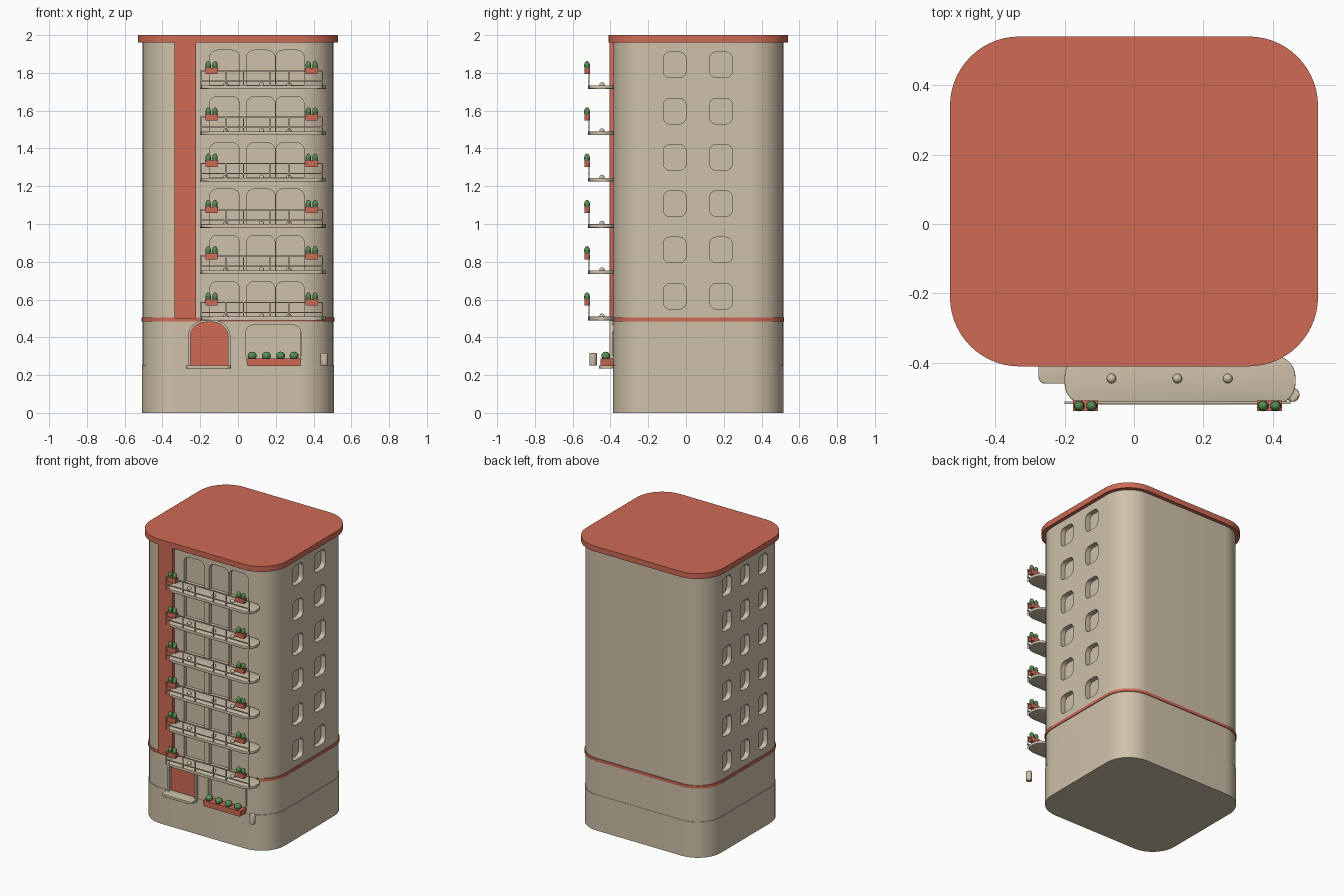
import bpy, bmesh, math
from mathutils import Matrix, Vector

if "Cube" in bpy.data.objects:
    bpy.data.objects.remove(bpy.data.objects["Cube"])


def material(name, rgb):
    m = bpy.data.materials.new(name)
    m.diffuse_color = (*rgb, 1)
    m.use_nodes = True
    m.node_tree.nodes["Principled BSDF"].inputs["Base Color"].default_value = m.diffuse_color
    return m


BEIGE = material("warm plaster", (0.62, 0.53, 0.40))
RED = material("terracotta red", (0.62, 0.145, 0.09))
GREEN = material("leaf green", (0.10, 0.27, 0.09))

FLOORS = [0.500 + 0.245 * i for i in range(6)]
FRONT = -0.385


def finish(bm, name, mat):
    bmesh.ops.recalc_face_normals(bm, faces=bm.faces)
    me = bpy.data.meshes.new(name)
    bm.to_mesh(me)
    bm.free()
    me.materials.append(mat)
    me.shade_smooth()
    me.set_sharp_from_angle(angle=math.radians(35))
    ob = bpy.data.objects.new(name, me)
    bpy.context.collection.objects.link(ob)
    return ob


def outline(x0, x1, y0, y1, r, seg=8, square_bottom=False):
    """Rounded rectangle, optionally with square lower corners."""
    pts = []
    for cx, cy, a in ((x1 - r, y1 - r, 0), (x0 + r, y1 - r, 90), (x0 + r, y0 + r, 180), (x1 - r, y0 + r, 270)):
        if square_bottom and a >= 180:
            pts.append((x0 if a == 180 else x1, y0))
            continue
        for i in range(seg + 1):
            t = math.radians(a + 90 * i / seg)
            pts.append((cx + r * math.cos(t), cy + r * math.sin(t)))
    return pts


def prism(bm, pts, lo, hi, axis="z", bevel=0):
    """Extrude an outline from lo to hi along an axis."""
    put = {"z": lambda a, b, h: (a, b, h), "y": lambda a, b, h: (a, h, b), "x": lambda a, b, h: (h, a, b)}[axis]
    v0 = [bm.verts.new(put(a, b, lo)) for a, b in pts]
    v1 = [bm.verts.new(put(a, b, hi)) for a, b in pts]
    caps = [bm.faces.new(v0[::-1]), bm.faces.new(v1)]
    for i in range(len(pts)):
        j = (i + 1) % len(pts)
        bm.faces.new((v0[i], v0[j], v1[j], v1[i]))
    if bevel:
        rim = [e for f in caps for e in f.edges]
        bmesh.ops.bevel(bm, geom=rim, offset=bevel, segments=3, profile=0.5, affect="EDGES")


def box(bm, x0, x1, y0, y1, z0, z1):
    prism(bm, [(x0, y0), (x1, y0), (x1, y1), (x0, y1)], z0, z1)


def ball(bm, c, sx, sz, seg=12):
    bmesh.ops.create_uvsphere(bm, u_segments=seg, v_segments=8, radius=1,
                              matrix=Matrix.Translation(Vector(c)) @ Matrix.Diagonal((sx, sx, sz, 1)))


def solid(name, mat, pts, lo, hi, axis="z", bevel=0):
    bm = bmesh.new()
    prism(bm, pts, lo, hi, axis, bevel)
    return finish(bm, name, mat)


# Tower, plinth, band and roof
solid("plinth", BEIGE, outline(-0.508, 0.508, -0.387, 0.517, 0.18, 12), 0, 0.25)
tower = solid("tower", BEIGE, outline(-0.505, 0.505, FRONT, 0.515, 0.18, 12), 0.25, 1.97)
solid("red_band", RED, outline(-0.51, 0.51, -0.39, 0.52, 0.183, 12), 0.485, 0.505, bevel=0.004)
solid("roof", RED, outline(-0.53, 0.53, -0.41, 0.54, 0.2, 14), 1.962, 2.0, bevel=0.016)
solid("red_pilaster", RED, outline(-0.335, -0.222, 0.5, 1.97, 0.004, 2), -0.405, FRONT + 0.01, "y")

# Window and balcony door recesses
bm = bmesh.new()
for z in FLOORS:
    for y in (-0.06, 0.185):
        prism(bm, outline(y - 0.06, y + 0.06, z + 0.05, z + 0.185, 0.035), 0.47, 0.6, "x")
    for y in (-0.13, 0.07, 0.27):
        prism(bm, outline(y - 0.05, y + 0.05, z + 0.05, z + 0.185, 0.035), -0.6, -0.47, "x")
    for x0, x1 in ((-0.15, 0.008), (0.045, 0.196), (0.2, 0.35)):
        prism(bm, outline(x0, x1, z + 0.01, z + 0.195, 0.04, square_bottom=True), -0.5, -0.355, "y")
prism(bm, outline(0.042, 0.332, 0.27, 0.465, 0.04), -0.5, -0.355, "y")
prism(bm, outline(-0.255, -0.05, 0.252, 0.482, 0.08, square_bottom=True), -0.5, -0.365, "y")
cutter = finish(bm, "recess_cutter", BEIGE)
mod = tower.modifiers.new("recesses", "BOOLEAN")
mod.object = cutter
mod.solver = "EXACT"
bpy.context.view_layer.objects.active = tower
bpy.ops.object.modifier_apply(modifier=mod.name)
tower.data.set_sharp_from_angle(angle=math.radians(35))
bpy.data.objects.remove(cutter)

# Entrance: door, arched frame and step
solid("door", RED, outline(-0.254, -0.051, 0.25, 0.482, 0.08, square_bottom=True), -0.38, -0.36, "y")
bm = bmesh.new()
outer = outline(-0.265, -0.04, 0.25, 0.492, 0.09, square_bottom=True)
inner = outline(-0.252, -0.053, 0.25, 0.48, 0.079, square_bottom=True)
rings = [[bm.verts.new((x, y, z)) for x, z in p] for p, y in
         ((outer, -0.38), (outer, -0.405), (inner, -0.405), (inner, -0.38))]
for k in range(4):
    a, b = rings[k], rings[(k + 1) % 4]
    for i in range(len(a)):
        j = (i + 1) % len(a)
        bm.faces.new((a[i], a[j], b[j], b[i]))
finish(bm, "door_frame", BEIGE)
solid("entrance_step", BEIGE, outline(-0.275, -0.038, -0.46, -0.38, 0.02), 0.235, 0.252, bevel=0.004)

# Ground floor window trim, planter box and shrubs
bm = bmesh.new()
for x0, x1, z0, z1 in ((0.034, 0.042, 0.3, 0.43), (0.332, 0.34, 0.3, 0.43), (0.08, 0.295, 0.465, 0.473)):
    box(bm, x0, x1, -0.392, -0.38, z0, z1)
finish(bm, "window_trim", BEIGE)
solid("window_planter", RED, [(0.05, 0.248), (0.33, 0.248), (0.336, 0.287), (0.044, 0.287)], -0.452, -0.385, "y")
bm = bmesh.new()
for x in (0.075, 0.15, 0.225, 0.297):
    ball(bm, (x, -0.425, 0.302), 0.024, 0.022)
finish(bm, "window_shrubs", GREEN)

# Small wall lantern beside the planter
solid("lantern", BEIGE, outline(0.437, 0.477, -0.512, -0.472, 0.02, 4), 0.25, 0.317, bevel=0.008)

# Balconies with railings, globe lamps and planters
slabs, rails, lamps, pots, plants = (bmesh.new() for _ in range(5))
for z in FLOORS:
    prism(slabs, outline(-0.2, 0.465, -0.52, -0.38, 0.06), z - 0.01, z + 0.009, bevel=0.004)
    for h in (0.032, 0.085):
        box(rails, -0.2, 0.45, -0.518, -0.511, z + h - 0.003, z + h + 0.003)
    for x in (-0.197, -0.065, 0.03, 0.17, 0.27, 0.447):
        box(rails, x - 0.003, x + 0.003, -0.517, -0.512, z - 0.005, z + 0.085)
    for x in (-0.065, 0.125, 0.27):
        ball(lamps, (x, -0.445, z + 0.012), 0.014, 0.014)
    for x in (-0.14, 0.39):
        prism(pots, [(x - 0.031, z + 0.068), (x + 0.031, z + 0.068), (x + 0.036, z + 0.1), (x - 0.036, z + 0.1)],
              -0.538, -0.509, "y")
        for s in (-1, 1):
            ball(plants, (x + s * 0.018, -0.524, z + 0.113), 0.0155, 0.025, 10)
finish(slabs, "balcony_slabs", BEIGE)
finish(rails, "balcony_railings", BEIGE)
finish(lamps, "balcony_lamps", BEIGE)
finish(pots, "balcony_planters", RED)
finish(plants, "balcony_plants", GREEN)
